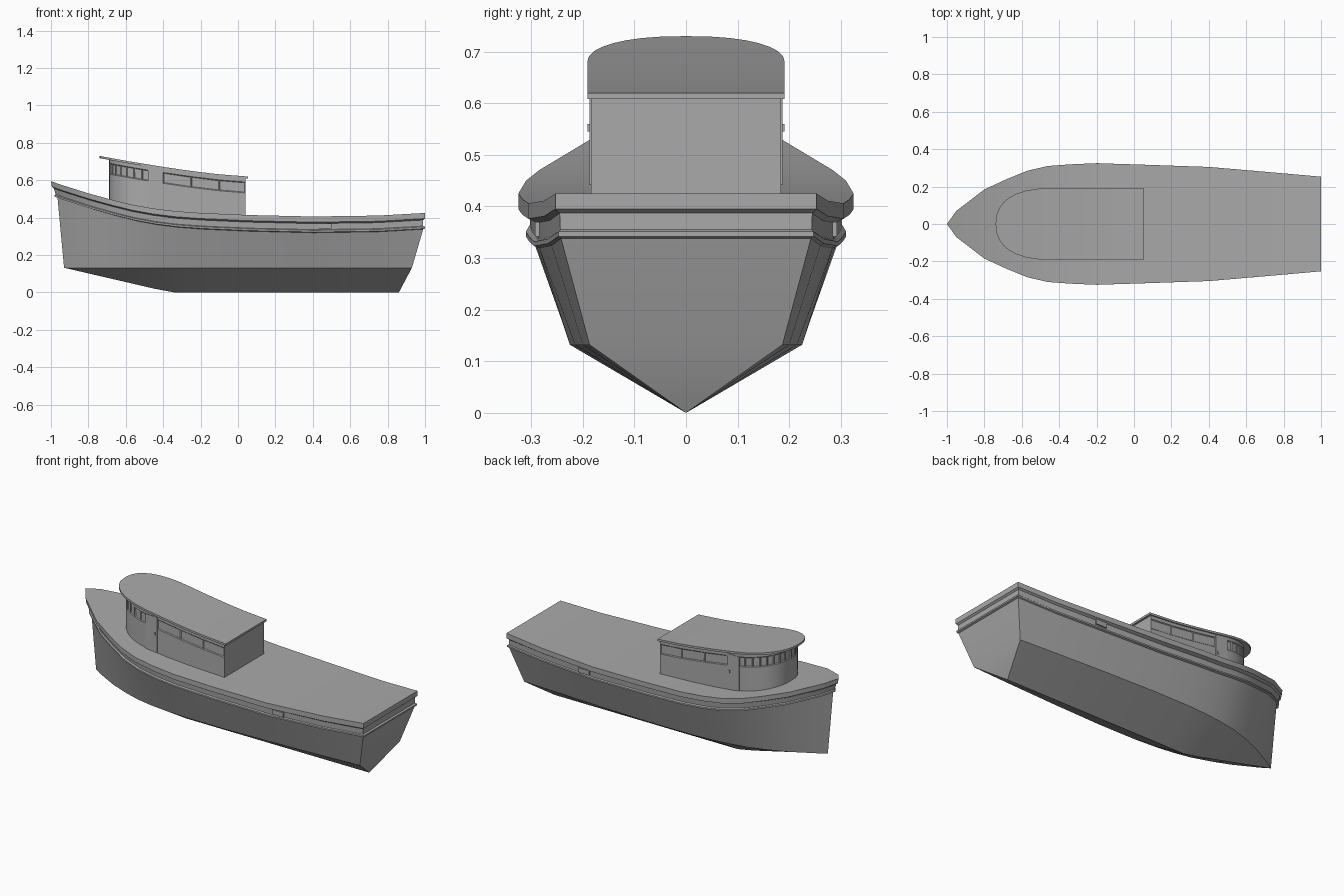
import bpy, bmesh, math

old = bpy.data.objects.get("Cube")
if old:
    bpy.data.objects.remove(old, do_unlink=True)

grey = bpy.data.materials.new("plain grey")
grey.use_nodes = True
shade = (0.4, 0.4, 0.4, 1)
grey.diffuse_color = shade
grey.node_tree.nodes["Principled BSDF"].inputs["Base Color"].default_value = shade


def finish(name, bm, angle=30):
    """Clean the mesh, link it and shade it with sharp edges kept."""
    bmesh.ops.remove_doubles(bm, verts=bm.verts, dist=1e-5)
    bmesh.ops.dissolve_degenerate(bm, edges=bm.edges, dist=1e-5)
    bmesh.ops.recalc_face_normals(bm, faces=bm.faces)
    mesh = bpy.data.meshes.new(name)
    bm.to_mesh(mesh)
    bm.free()
    mesh.materials.append(grey)
    obj = bpy.data.objects.new(name, mesh)
    bpy.context.collection.objects.link(obj)
    bpy.ops.object.select_all(action='DESELECT')
    obj.select_set(True)
    bpy.context.view_layer.objects.active = obj
    bpy.ops.object.shade_smooth_by_angle(angle=math.radians(angle))
    return obj


def skin(bm, rows):
    """Join neighbouring rows of points with quads."""
    grid = [[bm.verts.new(p) for p in row] for row in rows]
    faces = []
    for a, b in zip(grid, grid[1:]):
        for i in range(len(a) - 1):
            faces.append(bm.faces.new((a[i], a[i + 1], b[i + 1], b[i])))
    return faces


def lerp(a, b, t):
    return a + (b - a) * t


# Stations from bow to stern: x, rail half-width, rail height, chine half-width
STATIONS = [
    (-1, 0, .595, 0), (-.95, .07, .577, .03), (-.8, .185, .53, .105),
    (-.68, .24, .497, .15), (-.57, .285, .47, .183), (-.46, .31, .45, .203),
    (-.34, .319, .435, .216), (-.2, .325, .425, .224), (.05, .317, .414, .225),
    (.4, .305, .406, .215), (.75, .275, .411, .2), (1, .253, .425, .187),
]

# Rail, recess and rub strake: bow x, stern x, width factor, drop below rail
STRAKES = [
    (-.965, .99, .915, .087), (-.98, 1, .955, .083), (-.98, 1, .955, .074),
    (-.975, .99, .925, .07), (-.985, .99, .935, .038), (-.995, 1, 1, .03),
    (-1, 1, 1, 0),
]


def section(station):
    x, width, height, chine = station
    t = (x + 1) / 2
    keel_x = lerp(-.93, .86, t)
    keel_z = max(0, .132 * (-.36 - keel_x) / .57)
    half = [(keel_x, 0, keel_z), (lerp(-.93, .93, t), chine, .132)]
    for bow, stern, factor, drop in STRAKES:
        blend = lerp(factor, 1, .5 * max(0, t - .5) * 2)
        half.append((lerp(bow, stern, t), width * blend, height - drop))
    return half


def mirrored(points):
    return [(x, -y, z) for x, y, z in points]


# Hull with closed deck and transom
bm = bmesh.new()
halves = [section(s) for s in STATIONS]
skin(bm, halves)
skin(bm, [mirrored(h) for h in halves])
skin(bm, [(h[-1], mirrored(h)[-1]) for h in halves])
skin(bm, list(zip(halves[-1], mirrored(halves[-1]))))
finish("hull", bm)


def roof_z(x):
    return .62 + .11 * max(0, (.05 - x) / .79) ** 1.35


def plan(front, back, width, sides, arc=8):
    """Half outline of the rounded cabin, from the front centre aft."""
    pts = []
    for i in range(arc + 1):
        a = math.pi / 2 * i / arc
        pts.append((-.46 - (-.46 - front) * math.cos(a) ** .9,
                    width * math.sin(a) ** .85))
    return pts + [(x, width) for x in sides] + [(back, width)]


# Cabin walls with recessed window panes
bm = bmesh.new()
half = plan(-.69, .04, .184, (-.4, -.25, -.1))
outline = [(x, -y) for x, y in reversed(half)] + half[1:]


def level(drop):
    return [(x, y, roof_z(x) - drop) for x, y in outline]


rows = [[(x, y, .39) for x, y in outline], level(.088), level(.03), level(.008)]
walls = skin(bm, rows)
skin(bm, [(row[0], row[-1]) for row in rows])
bmesh.ops.remove_doubles(bm, verts=bm.verts, dist=1e-5)
bmesh.ops.recalc_face_normals(bm, faces=bm.faces)
columns = len(outline) - 1
panes = walls[columns:2 * columns]
bmesh.ops.inset_individual(bm, faces=panes, thickness=.006, depth=-.004)
finish("cabin", bm)

# Roof slab sweeping up towards the bow
bm = bmesh.new()
half = plan(-.74, .053, .191, (-.38, -.3, -.2, -.1))
top = [(x, y, roof_z(x)) for x, y in half]
base = [(x, y, z - .012) for x, y, z in top]
for row in (top, base):
    skin(bm, list(zip(row, mirrored(row))))
for flip in (list, mirrored):
    skin(bm, [flip(top), flip(base)])
skin(bm, [(top[-1], mirrored(top)[-1]), (base[-1], mirrored(base)[-1])])
finish("roof", bm)


def box(name, x0, x1, y0, y1, z0, z1):
    bm = bmesh.new()
    bmesh.ops.create_cube(bm, size=1)
    for v in bm.verts:
        v.co = (lerp(x0, x1, v.co.x + .5), lerp(y0, y1, v.co.y + .5),
                lerp(z0, z1, v.co.z + .5))
    finish(name, bm)


# Cabin doors, handles and scupper plates on both sides
for side, word in ((1, "left"), (-1, "right")):
    box("cabin_door_" + word, -.48, -.4, side * .18, side * .187, .4, .655)
    box("door_handle_" + word, -.42, -.41, side * .185, side * .191, .545, .56)
    box("scupper_" + word, .43, .5, side * .284, side * .293, .342, .37)
